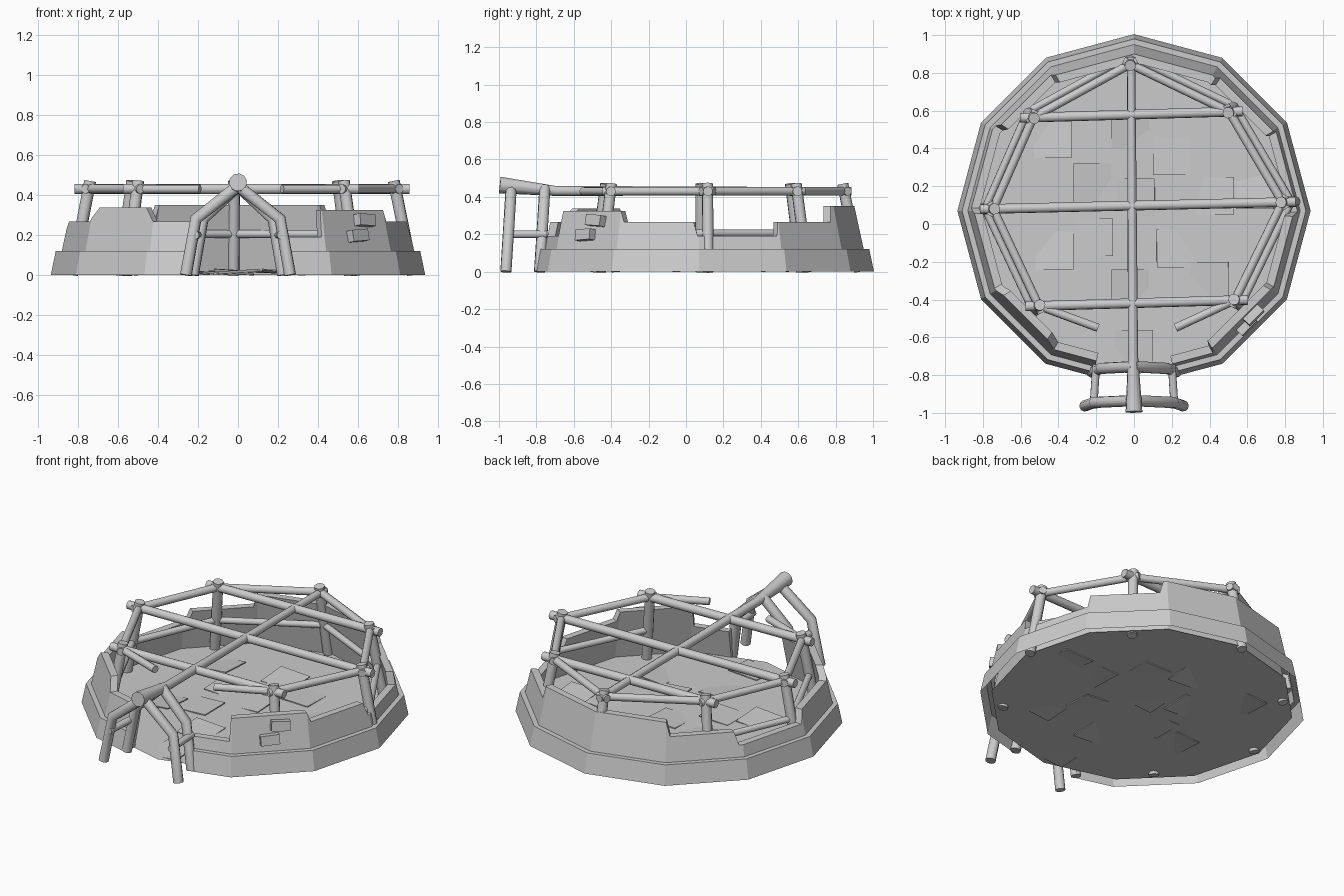
import bpy, bmesh, random
from math import sin, cos, pi, radians
from mathutils import Vector, Euler

if "Cube" in bpy.data.objects:
    bpy.data.objects.remove(bpy.data.objects["Cube"])

CY = 0.07  # centre of the 12-sided plan


def finish(name, bm, smooth=False):
    bmesh.ops.recalc_face_normals(bm, faces=bm.faces[:])
    me = bpy.data.meshes.new(name)
    bm.to_mesh(me)
    bm.free()
    ob = bpy.data.objects.new(name, me)
    bpy.context.collection.objects.link(ob)
    if smooth:
        bpy.ops.object.select_all(action='DESELECT')
        ob.select_set(True)
        bpy.context.view_layer.objects.active = ob
        bpy.ops.object.shade_smooth_by_angle(angle=radians(55))
    return ob


def tube(name, pts, radii, n=10):
    """Capped pole swept along a short path."""
    pts = [Vector(p) for p in pts]
    if not isinstance(radii, (list, tuple)):
        radii = [radii] * len(pts)
    bm, rings = bmesh.new(), []
    side = None
    for i, p in enumerate(pts):
        a = (p - pts[i - 1]).normalized() if i else Vector()
        b = (pts[i + 1] - p).normalized() if i < len(pts) - 1 else Vector()
        t = (a + b).normalized()
        if side is None:
            side = t.orthogonal()
        side = (side - t * side.dot(t)).normalized()
        up = t.cross(side)
        rings.append([bm.verts.new(p + radii[i] * (side * cos(2 * pi * k / n) + up * sin(2 * pi * k / n)))
                      for k in range(n)])
    for r, s in zip(rings, rings[1:]):
        for k in range(n):
            bm.faces.new((r[k], r[(k + 1) % n], s[(k + 1) % n], s[k]))
    bm.faces.new(rings[0])
    bm.faces.new(rings[-1])
    return finish(name, bm, True)


def on_plan(r, deg, z):
    """Point on the 12-gon of corner radius r."""
    f = r * cos(pi / 12) / cos(radians(deg % 30 - 15))
    return Vector((f * cos(radians(deg)), CY + f * sin(radians(deg)), z))


# Broken ring wall: (angle, height) breakpoints from door jamb to door jamb
outline = [(-76, .19), (-61, .19), (-60.5, .325), (-30, .325), (-28.5, .267), (-2, .267), (-.5, .19),
           (29, .19), (29.7, .267), (57, .267), (58.5, .35), (120, .35), (121.5, .267), (147, .267),
           (148.5, .19), (179, .19), (181, .267), (209, .267), (213, .338), (236, .338),
           (240, .267), (256, .267)]
stations = list(outline)
for c in range(-60, 256, 30):
    for (a, h), (b, g) in zip(outline, outline[1:]):
        if a < c < b:
            stations.append((c, h + (g - h) * (c - a) / (b - a)))
stations.sort()
bm, rows = bmesh.new(), []
for a, h in stations:
    k = (h - .12) / .23
    prof = [(.935, 0), (.91, .12), (.88, .12), (.88 - .05 * k, h), (.835 - .05 * k, h), (.86, .012)]
    rows.append([bm.verts.new(on_plan(r, a, z)) for r, z in prof])
for r, s in zip(rows, rows[1:]):
    for i in range(5):
        bm.faces.new((r[i], r[i + 1], s[i + 1], s[i]))
for r in (rows[0], rows[-1]):
    bm.faces.new(r)
finish("ring_wall", bm)

# Floor sheet
bm = bmesh.new()
bm.faces.new([bm.verts.new(on_plan(.87, a, .012)) for a in range(0, 360, 30)])
finish("floor", bm)

# Loose tilted floor slabs
random.seed(4)
bm = bmesh.new()
slabs = [(-.43, .45), (.43, .15), (.64, .18), (-.02, .5), (.01, .14), (-.21, -.07), (-.42, -.14),
         (.22, -.13), (-.02, -.34), (.0, -.66), (.2, .36), (-.22, .22), (.4, -.3)]
for x, y in slabs:
    rot = Euler((random.uniform(-.1, .1), random.uniform(-.1, .1), 0)).to_matrix().to_4x4()
    g = bmesh.ops.create_cube(bm, size=1)['verts']
    bmesh.ops.scale(bm, vec=(.2, .2, .006), verts=g)
    bmesh.ops.transform(bm, matrix=rot, verts=g)
    bmesh.ops.translate(bm, vec=(x, y, .015), verts=g)
finish("floor_slabs", bm)

# Two proud stones on the front right wall
for i, p in enumerate([(.625, -.475, .272), (.59, -.53, .195)]):
    bm = bmesh.new()
    g = bmesh.ops.create_cube(bm, size=1)['verts']
    bmesh.ops.scale(bm, vec=(.11, .07, .058), verts=g)
    bmesh.ops.transform(bm, matrix=Euler((-.15, .06 - .12 * i, radians(45))).to_matrix().to_4x4(), verts=g)
    bmesh.ops.translate(bm, vec=p, verts=g)
    finish(f"wall_stone_{i}", bm)

# Splayed posts, in order round the back from front right to front left
heads = [(.53, -.40), (.78, .115), (.50, .59), (-.02, .84), (-.53, .56), (-.74, .08), (-.50, -.43)]


def post_at(i, z):
    s = 1 + .12 * (.46 - z) / .46
    x, y = heads[i]
    return Vector((x * s, .08 + (y - .08) * s, z))


for i in range(7):
    tube(f"post_{i}", [post_at(i, 0), post_at(i, .47)], .03)


def beam(name, a, b, extra, r=.023):
    d = (b - a).normalized() * extra
    tube(name, [a - d, b + d], r)


# Upper and lower perimeter beams
for i in range(6):
    beam(f"upper_beam_{i}", post_at(i, .43), post_at(i + 1, .43), .04)
    beam(f"lower_beam_{i}", post_at(i, .205), post_at(i + 1, .205), .02, .02)
tube("stub_beam_right", [post_at(0, .43), (.22, -.55, .43)], .022)
tube("stub_beam_left", [post_at(6, .43), (-.19, -.55, .43)], .022)

# Cross beams and ridge pole
for i, j in ((6, 0), (5, 1), (4, 2)):
    beam(f"cross_beam_{i}", post_at(i, .43), post_at(j, .43), .07, .026)
tube("ridge_pole", [(-.015, .885, .43), (-.005, -.7, .432), (0, -.995, .463)], [.022, .027, .045])

# Porch frames and their side rails
for name, y, w in (("outer", -.945, .26), ("inner", -.765, .225)):
    for s in (-1, 1):
        tube(f"{name}_porch_leg_{s}", [(s * w, y - .018, 0), (s * (w - .05), y, .28), (0, y + .01, .445)], .03)
for s in (-1, 1):
    tube(f"porch_rail_{s}", [(s * .215, -.975, .2), (s * .2, -.745, .2)], .021)
